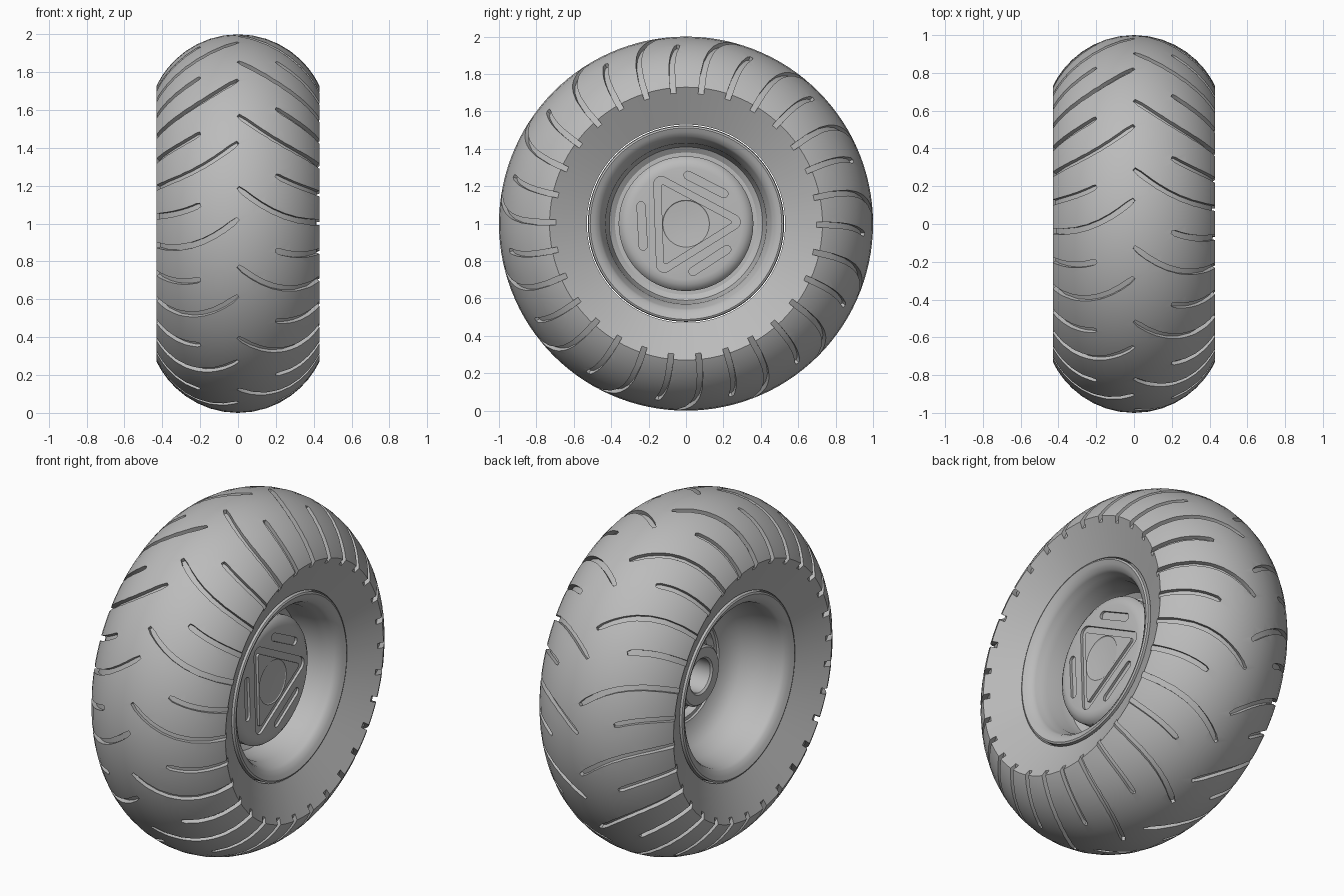
import bpy, bmesh
from math import sin, cos, pi, radians, sqrt
from mathutils import Vector

cube = bpy.data.objects.get("Cube")
if cube:
    bpy.data.objects.remove(cube)

grey = bpy.data.materials.new("mid_grey")
grey.use_nodes = True
grey.diffuse_color = (0.5, 0.5, 0.5, 1)
grey.node_tree.nodes["Principled BSDF"].inputs["Base Color"].default_value = (0.5, 0.5, 0.5, 1)

HALF, TREAD_R, TREAD_C = 0.43, 0.477, 0.523   # half width, tread arc radius and its centre


def loft(bm, loops, closed=False):
    """Skin successive loops of points; cap the ends unless closed."""
    rows = [[bm.verts.new(p) for p in loop] for loop in loops]
    n = len(rows[0])
    pairs = list(zip(rows, rows[1:])) + ([(rows[-1], rows[0])] if closed else [])
    for a, b in pairs:
        for i in range(n):
            j = (i + 1) % n
            bm.faces.new((a[i], a[j], b[j], b[i]))
    if not closed:
        bm.faces.new(rows[0])
        bm.faces.new(rows[-1])


def finish(bm, name):
    bmesh.ops.recalc_face_normals(bm, faces=bm.faces)
    mesh = bpy.data.meshes.new(name)
    bm.to_mesh(mesh)
    bm.free()
    mesh.materials.append(grey)
    ob = bpy.data.objects.new(name, mesh)
    bpy.context.collection.objects.link(ob)
    return ob


def polar(x, r, a):
    """Point at angle a around the axle, measured up from the front."""
    return Vector((x, -r * cos(a), 1 + r * sin(a)))


def lathe(name, profile, steps, closed=False):
    bm = bmesh.new()
    loft(bm, [[polar(x, r, 2 * pi * i / steps) for i in range(steps)]
              for r, x in profile], closed)
    return finish(bm, name)


def activate(ob):
    bpy.ops.object.select_all(action='DESELECT')
    ob.select_set(True)
    bpy.context.view_layer.objects.active = ob


def carve(ob, bm):
    cutter = finish(bm, "cutter")
    cutter.hide_render = True
    mod = ob.modifiers.new("carve", 'BOOLEAN')
    mod.operation, mod.solver, mod.object = 'DIFFERENCE', 'EXACT', cutter
    activate(ob)
    bpy.ops.object.modifier_apply(modifier=mod.name)
    bpy.data.objects.remove(cutter)


def smooth(ob, angle=30):
    activate(ob)
    bpy.ops.object.shade_smooth_by_angle(angle=radians(angle))


# Tyre: round tread, sidewalls dished in towards the rim
def tread_radius(x):
    return TREAD_C + sqrt(TREAD_R ** 2 - x ** 2)


xs = [HALF * sin(pi / 2 * i / 9) for i in range(-9, 10)]
tyre = lathe("tyre", [(tread_radius(x), x) for x in xs] + [(0.53, 0.33), (0.53, -0.33)],
             120, closed=True)


# Tread grooves: curved, long ones from the centre and short ones between
def groove_point(x, side, start):
    drop = radians(10.5) * (1 - (1 - x / HALF) ** 2)
    return polar(side * x, tread_radius(x), start - drop)


def groove(bm, side, start, x0):
    loops = []
    for k in range(9):
        x = x0 + (0.455 - x0) * (k / 8) ** 1.3
        p = groove_point(x, side, start)
        along = (groove_point(x + 0.004, side, start) - p).normalized()
        radial = Vector((0, p.y, p.z - 1)).normalized()
        out = (p - radial * TREAD_C - Vector((0, 0, 1))).normalized()
        across = along.cross(out).normalized() * (0.009 if k == 0 else 0.015)
        loops.append([p + across * s + out * d
                      for s, d in ((-1, -0.024), (1, -0.024), (1, 0.03), (-1, 0.03))])
    loft(bm, loops)


bm = bmesh.new()
for side, first in ((1, 11), (-1, 25.5)):
    for k in range(15):
        groove(bm, side, radians(first + 24 * k), 0)
        groove(bm, side, radians(first + 12 + 24 * k), 0.2)
carve(tyre, bm)
smooth(tyre)

# Rim: lip, barrel and floor on the outer side, deep bowl and hub on the inner side
lip = [(0.455, 0.3), (0.465, 0.318), (0.49, 0.335), (0.512, 0.345), (0.522, 0.34), (0.525, 0.3)]
outer = [(0.3, 0.08), (0.38, 0.08), (0.41, 0.1), (0.425, 0.15), (0.43, 0.24), (0.445, 0.27)]
inner = [(0.45, -0.24), (0.435, -0.16), (0.4, -0.08), (0.35, -0.03), (0.29, -0.01), (0.285, 0)]
hub = [(0.175, 0), (0.17, -0.09), (0.16, -0.1), (0.105, -0.1), (0.095, -0.09), (0.095, 0.06)]
rim = lathe("rim", outer + lip + [(r, -x) for r, x in reversed(lip)] + inner + hub, 96)

# Curved openings around the hub
bm = bmesh.new()
for k in range(3):
    arc = [radians(120 * k + 10 + 10 * i) for i in range(10)]
    loft(bm, [[polar(x, r, a) for x, r in ((-0.03, 0.2), (-0.03, 0.265), (0.055, 0.265), (0.055, 0.2))]
              for a in arc])
carve(rim, bm)
smooth(rim)

# Hub cap: shallow disc with rounded edge and a faint central dimple
FACE = 0.225
cap = lathe("hub_cap", [(0.36, 0.05), (0.36, FACE - 0.035), (0.35, FACE - 0.02), (0.325, FACE - 0.004),
                        (0.3, FACE), (0.125, FACE), (0.12, FACE - 0.004), (0.06, FACE - 0.009),
                        (0.02, FACE - 0.01)], 96)


def turned(u, v, angle, x):
    """Point on the cap face; u points to the back, v up, turned by angle."""
    return Vector((x, u * cos(angle) - v * sin(angle), 1 + u * sin(angle) + v * cos(angle)))


def triangle(inradius, corner, x):
    pts = []
    for k in range(3):
        mid = 2 * pi * k / 3
        for i in range(-3, 4):
            a = mid + i * pi / 9
            pts.append(turned(2 * (inradius - corner) * cos(mid) + corner * cos(a),
                              2 * (inradius - corner) * sin(mid) + corner * sin(a), radians(2), x))
    return pts


def slot(angle, x):
    pts = []
    for end in (1, -1):
        for i in range(7):
            a = (0 if end == 1 else pi) + pi * i / 6
            pts.append(turned(0.235 + 0.022 * cos(a), end * 0.108 + 0.022 * sin(a), angle, x))
    return pts


# Triangular channel and three slots sunk into the cap
low, high = FACE - 0.015, FACE + 0.03
bm = bmesh.new()
loft(bm, [triangle(0.165, 0.04, low), triangle(0.165, 0.04, high),
          triangle(0.128, 0.012, high), triangle(0.128, 0.012, low)], closed=True)
for k in range(3):
    loft(bm, [slot(radians(63 + 120 * k), low), slot(radians(63 + 120 * k), high)])
carve(cap, bm)
smooth(cap)
